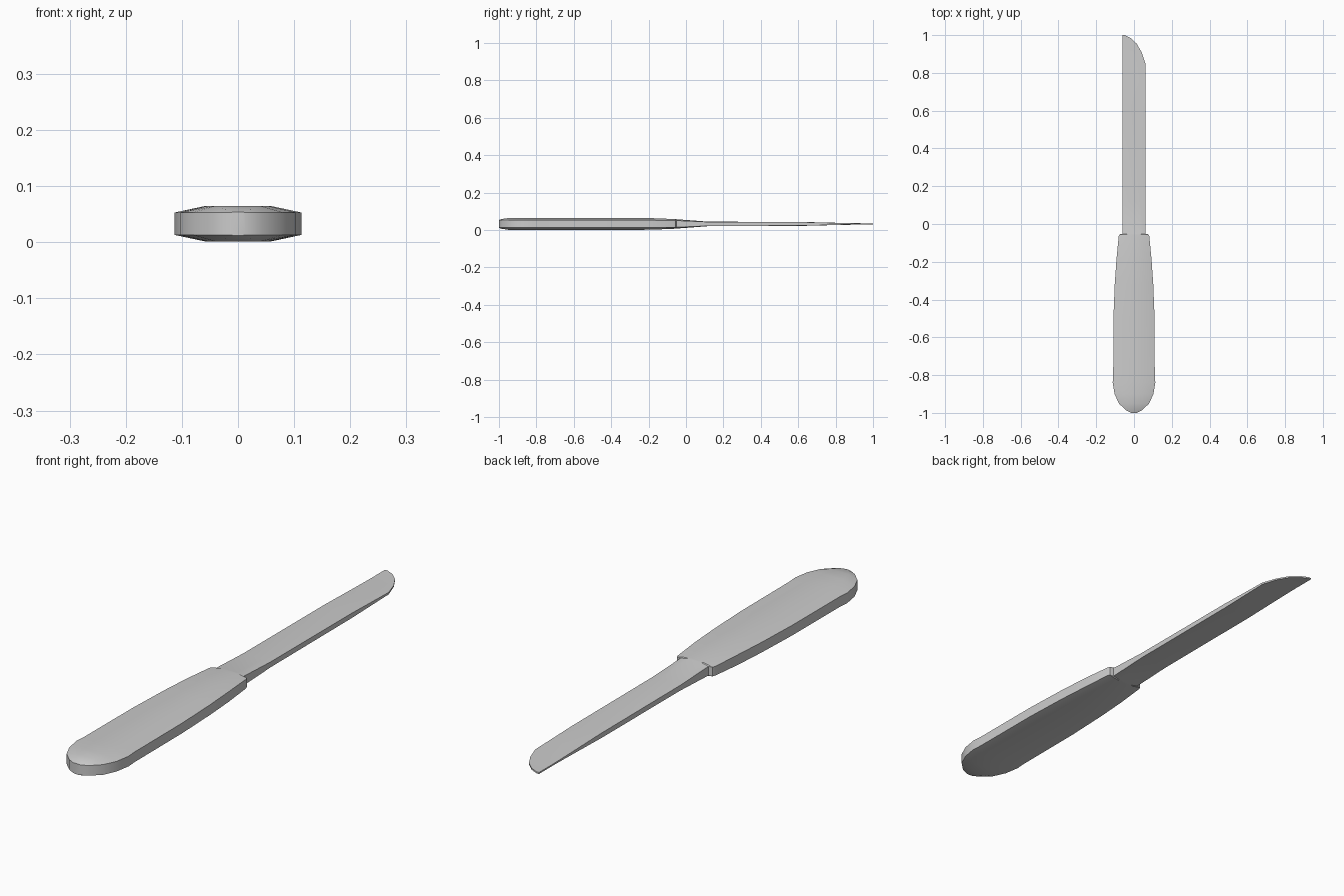
import bpy, bmesh

ZC = 0.033  # height of the mid plane

# y, left x, right x, half height at the rim, half height at the flat centre
sections = [
    # rounded butt
    (-1.0, -0.014, 0.014, 0.020, 0.021),
    (-0.985, -0.044, 0.044, 0.020, 0.026),
    (-0.95, -0.080, 0.080, 0.020, 0.0315),
    (-0.90, -0.103, 0.103, 0.020, 0.032),
    (-0.84, -0.113, 0.113, 0.020, 0.032),
    # grip
    (-0.80, -0.110, 0.110, 0.020, 0.032),
    (-0.50, -0.109, 0.109, 0.020, 0.032),
    (-0.32, -0.102, 0.102, 0.020, 0.032),
    (-0.19, -0.093, 0.093, 0.020, 0.031),
    (-0.065, -0.081, 0.081, 0.018, 0.026),
    # shoulder
    (-0.055, -0.077, 0.077, 0.018, 0.0255),
    (-0.052, -0.061, 0.060, 0.018, 0.025),
    # blade
    (0.12, -0.061, 0.060, 0.0105, 0.012),
    (0.62, -0.061, 0.060, 0.0095, 0.0105),
    (0.76, -0.061, 0.060, 0.006, 0.007),
    (0.85, -0.061, 0.060, 0.004, 0.005),
    (0.91, -0.061, 0.040, 0.003, 0.004),
    (0.955, -0.061, 0.014, 0.003, 0.003),
    (0.985, -0.061, -0.018, 0.003, 0.003),
    (1.0, -0.061, -0.050, 0.003, 0.003),
]


def ring(bm, y, xl, xr, e, c):
    mid, half = (xl + xr) / 2, (xr - xl) / 4
    pts = [(xl, -e), (mid - half, -c), (mid + half, -c), (xr, -e),
           (xr, e), (mid + half, c), (mid - half, c), (xl, e)]
    return [bm.verts.new((x, y, ZC + z)) for x, z in pts]


# knife: one continuous loft of handle and blade
bm = bmesh.new()
rings = [ring(bm, *s) for s in sections]
for a, b in zip(rings, rings[1:]):
    for i in range(8):
        j = (i + 1) % 8
        bm.faces.new((a[i], a[j], b[j], b[i]))
bm.faces.new(rings[0])
bm.faces.new(rings[-1])
bmesh.ops.recalc_face_normals(bm, faces=bm.faces)
mesh = bpy.data.meshes.new("spreading_knife")
bm.to_mesh(mesh)
bm.free()
knife = bpy.data.objects.new("spreading_knife", mesh)
bpy.context.collection.objects.link(knife)

bpy.context.view_layer.objects.active = knife
knife.select_set(True)
bpy.ops.object.shade_smooth_by_angle(angle=0.5)
